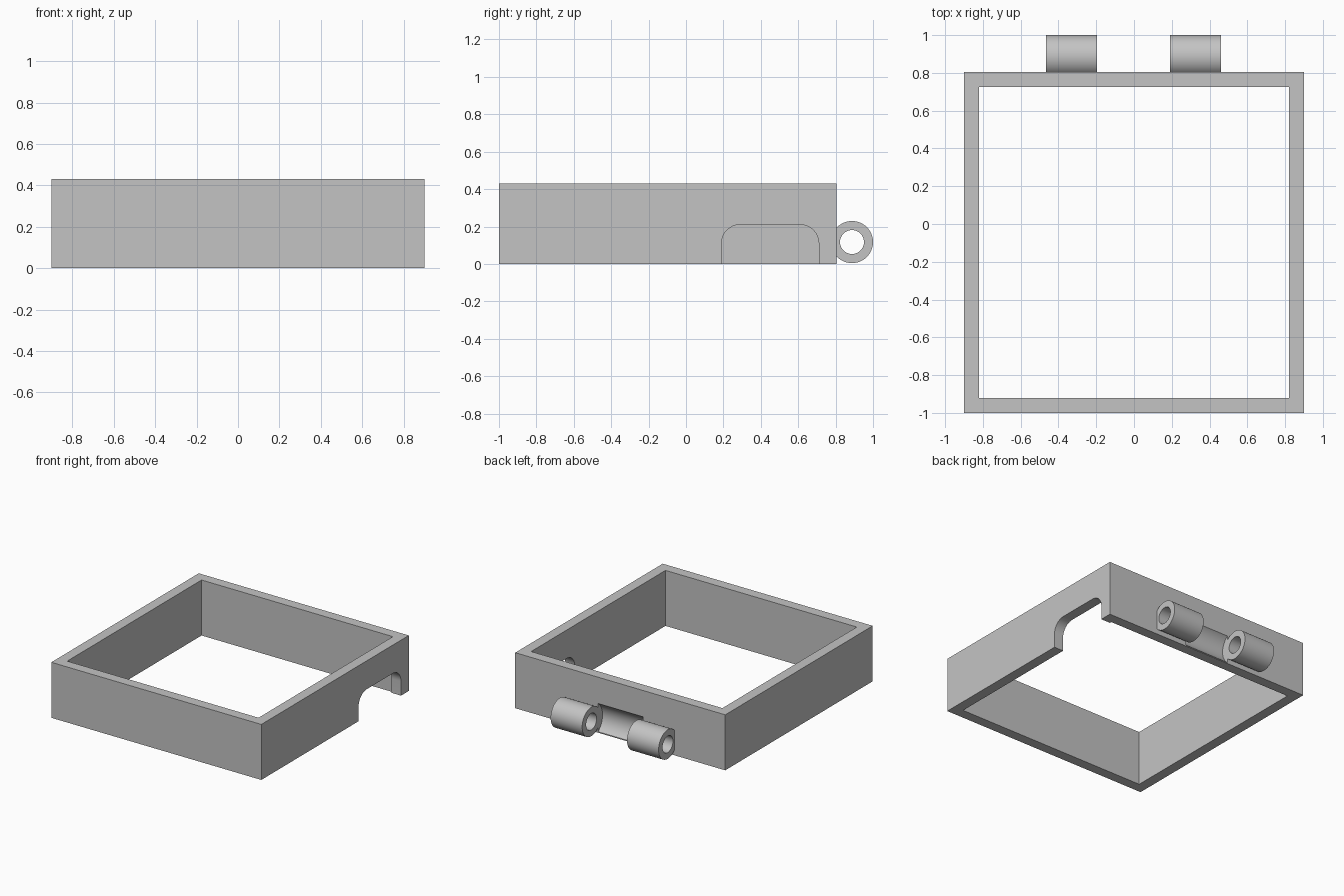
import bpy
import math
from mathutils import Vector

if "Cube" in bpy.data.objects:
    bpy.data.objects.remove(bpy.data.objects["Cube"], do_unlink=True)

HEIGHT = 0.43
BACK, FRONT, SIDE, WALL = 0.805, -1.0, 0.9, 0.08
AXIS_Y, AXIS_Z = 0.8875, 0.117

grey = bpy.data.materials.new("plain grey")
grey.use_nodes = True
colour = (0.55, 0.55, 0.55, 1)
grey.diffuse_color = colour
grey.node_tree.nodes["Principled BSDF"].inputs["Base Color"].default_value = colour


def box(name, low, high):
    low, high = Vector(low), Vector(high)
    bpy.ops.mesh.primitive_cube_add(size=1, location=(low + high) / 2)
    ob = bpy.context.object
    ob.name = name
    ob.scale = high - low
    bpy.ops.object.transform_apply(location=True, rotation=True, scale=True)
    ob.data.materials.append(grey)
    return ob


def rod(name, radius, x0, x1):
    bpy.ops.mesh.primitive_cylinder_add(
        vertices=64, radius=radius, depth=x1 - x0,
        location=((x0 + x1) / 2, AXIS_Y, AXIS_Z), rotation=(0, math.pi / 2, 0))
    ob = bpy.context.object
    ob.name = name
    bpy.ops.object.transform_apply(location=True, rotation=True, scale=True)
    ob.data.materials.append(grey)
    return ob


def combine(target, other, operation="DIFFERENCE"):
    """Apply a boolean, then remove the helper."""
    mod = target.modifiers.new("boolean", "BOOLEAN")
    mod.operation, mod.object, mod.solver = operation, other, "EXACT"
    bpy.context.view_layer.objects.active = target
    bpy.ops.object.modifier_apply(modifier=mod.name)
    bpy.data.objects.remove(other, do_unlink=True)


# Square frame, open at top and bottom
frame = box("frame", (-SIDE, FRONT, 0), (SIDE, BACK, HEIGHT))
combine(frame, box("opening", (-SIDE + WALL, FRONT + WALL, -1),
                   (SIDE - WALL, BACK - WALL, 1)))

# Round-shouldered notch in one side wall
notch = box("notch", (SIDE - 0.2, 0.19, -0.3), (SIDE + 0.2, 0.71, 0.21))
bevel = notch.modifiers.new("shoulders", "BEVEL")
bevel.width, bevel.segments = 0.1, 12
weights = notch.data.attributes.new("bevel_weight_edge", "FLOAT", "EDGE")
bevel.limit_method = "WEIGHT"
for edge in notch.data.edges:
    a, b = (notch.data.vertices[i].co for i in edge.vertices)
    if a.z > 0 and b.z > 0 and abs(a.x - b.x) > 0.1:
        weights.data[edge.index].value = 1
bpy.context.view_layer.objects.active = notch
bpy.ops.object.modifier_apply(modifier=bevel.name)
combine(frame, notch)

# Curved clearance between the hinge barrels
combine(frame, rod("clearance", 0.137, -0.195, 0.19))

# Two hinge barrels, trimmed flush with the back wall
barrels = []
for name, x0, x1 in (("right_hinge_barrel", -0.465, -0.195),
                     ("left_hinge_barrel", 0.19, 0.46)):
    barrel = rod(name, 0.1125, x0, x1)
    combine(barrel, rod("pin_hole", 0.064, x0 - 0.1, x1 + 0.1))
    combine(barrel, box("trim", (-1, 0, -1), (1, BACK, 1)))
    barrels.append(barrel)

# Smooth the curves and keep the corners crisp
for ob in [frame] + barrels:
    bpy.ops.object.select_all(action="DESELECT")
    ob.select_set(True)
    bpy.context.view_layer.objects.active = ob
    bpy.ops.object.shade_smooth_by_angle(angle=math.radians(30))
